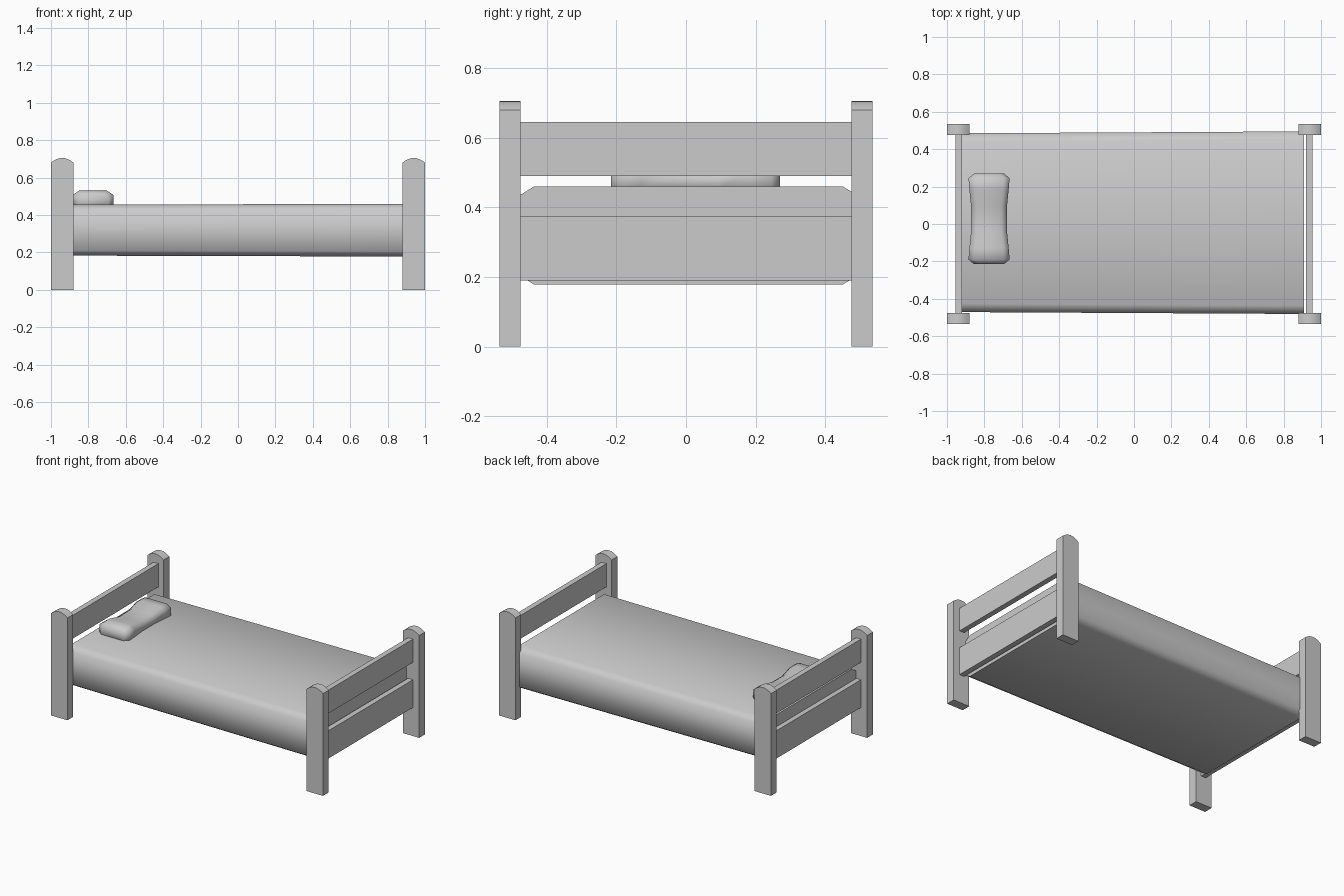
import bpy
import bmesh
import math

old = bpy.data.objects.get("Cube")
if old:
    bpy.data.objects.remove(old, do_unlink=True)

grey = bpy.data.materials.new("plain grey")
grey.use_nodes = True
grey.diffuse_color = (0.6, 0.6, 0.6, 1)
grey.node_tree.nodes["Principled BSDF"].inputs["Base Color"].default_value = (0.6, 0.6, 0.6, 1)


def loft(name, rings, smooth_angle=None):
    """Skin a row of matching closed rings and cap both ends."""
    bm = bmesh.new()
    rows = [[bm.verts.new(p) for p in ring] for ring in rings]
    n = len(rows[0])
    for a, b in zip(rows, rows[1:]):
        for i in range(n):
            j = (i + 1) % n
            bm.faces.new((a[i], a[j], b[j], b[i]))
    bm.faces.new(rows[0])
    bm.faces.new(rows[-1])
    bmesh.ops.recalc_face_normals(bm, faces=bm.faces[:])
    mesh = bpy.data.meshes.new(name)
    bm.to_mesh(mesh)
    bm.free()
    mesh.materials.append(grey)
    obj = bpy.data.objects.new(name, mesh)
    bpy.context.collection.objects.link(obj)
    if smooth_angle:
        bpy.ops.object.select_all(action="DESELECT")
        obj.select_set(True)
        bpy.context.view_layer.objects.active = obj
        bpy.ops.object.shade_smooth_by_angle(angle=math.radians(smooth_angle))
    return obj


def rounded(half, low, high, cut_side, cut_up):
    """Eight-sided section with cut corners."""
    return [(-half + cut_side, low), (half - cut_side, low),
            (half, low + cut_up), (half, high - cut_up),
            (half - cut_side, high), (-half + cut_side, high),
            (-half, high - cut_up), (-half, low + cut_up)]


# Posts with arched tops
def post(name, cx, cy):
    half, steps = 0.06, 8
    outline = [(-half, 0), (half, 0)]
    for i in range(steps + 1):
        u = 1 - 2 * i / steps
        outline.append((half * u, 0.68 + 0.025 * (1 - u * u)))
    loft(name, [[(cx + x, cy + dy, z) for x, z in outline] for dy in (-0.03, 0.03)], 30)


# Flat rails between the posts
def rail(name, cx, low, high):
    section = [(-0.018, low), (0.018, low), (0.018, high), (-0.018, high)]
    loft(name, [[(cx + x, y, z) for x, z in section] for y in (-0.48, 0.48)])


for end, sx in (("head", -1), ("foot", 1)):
    for side, sy in (("front", -1), ("back", 1)):
        post(f"{end}_{side}_post", sx * 0.94, sy * 0.505)
    rail(f"{end}_upper_rail", sx * 0.937, 0.49, 0.645)
    rail(f"{end}_lower_rail", sx * 0.937, 0.19, 0.375)

# Mattress, slightly larger toward the foot
mattress = []
for x, half, low, high in ((-0.922, 0.478, 0.183, 0.455), (0.908, 0.488, 0.178, 0.46)):
    mattress.append([(x, 0.007 + y, z) for y, z in rounded(half, low, high, 0.045, 0.028)])
loft("mattress", mattress, 60)

# Pillow, pinched and dipped in the middle
pillow = []
for y, half, high in ((-0.215, 0.08, 0.51), (-0.19, 0.11, 0.527), (-0.13, 0.105, 0.53),
                      (-0.04, 0.096, 0.512), (0.095, 0.096, 0.512),
                      (0.185, 0.105, 0.53), (0.245, 0.11, 0.527), (0.27, 0.08, 0.51)):
    pillow.append([(-0.775 + x, y, z) for x, z in rounded(half, 0.435, high, 0.03, 0.02)])
loft("pillow", pillow, 60)
